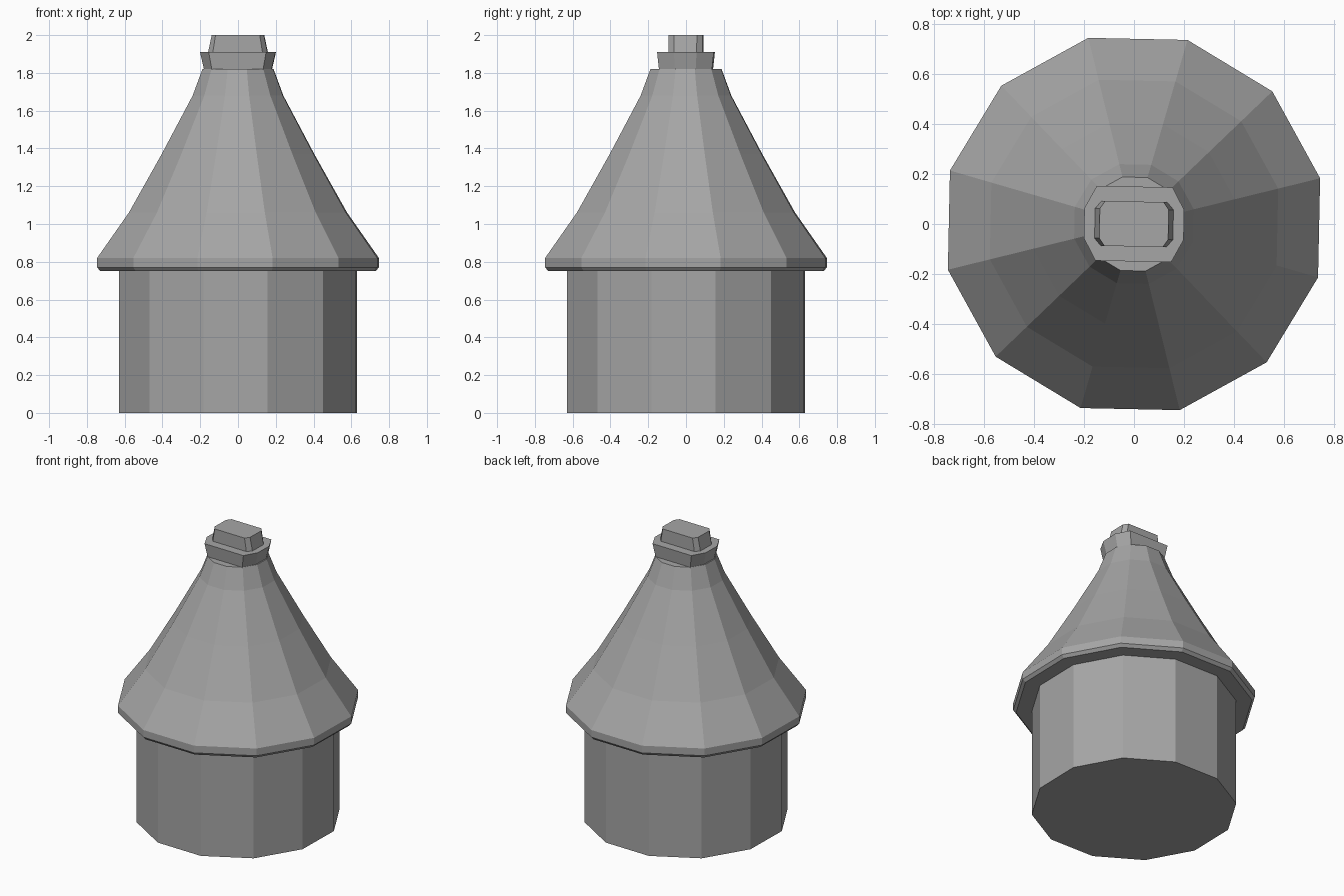
import bpy
import bmesh
from math import cos, sin, pi, radians

default = bpy.data.objects.get("Cube")
if default:
    bpy.data.objects.remove(default, do_unlink=True)

grey = bpy.data.materials.new("plain grey")
grey.use_nodes = True
colour = (0.38, 0.38, 0.38, 1)
grey.diffuse_color = colour
grey.node_tree.nodes["Principled BSDF"].inputs["Base Color"].default_value = colour

TWIST = radians(-1.2)


def loft(name, sections):
    """Bridge closed loops given as (height, outline points), capping both ends."""
    bm = bmesh.new()
    loops = [[bm.verts.new((x, y, z)) for x, y in pts] for z, pts in sections]
    for low, high in zip(loops, loops[1:]):
        n = len(low)
        for i in range(n):
            j = (i + 1) % n
            bm.faces.new((low[i], low[j], high[j], high[i]))
    bm.faces.new(loops[0][::-1])
    bm.faces.new(loops[-1])
    mesh = bpy.data.meshes.new(name)
    bm.to_mesh(mesh)
    bm.free()
    mesh.materials.append(grey)
    obj = bpy.data.objects.new(name, mesh)
    obj.rotation_euler.z = TWIST
    bpy.context.collection.objects.link(obj)
    return obj


def ring(radius, sides=12):
    angles = [2 * pi * (i + 0.5) / sides for i in range(sides)]
    return [(radius * cos(a), radius * sin(a)) for a in angles]


def chamfered(x, y, inner_x, inner_y):
    """Rectangle with cut corners, counter-clockwise."""
    return [(x, -inner_y), (x, inner_y), (inner_x, y), (-inner_x, y),
            (-x, inner_y), (-x, -inner_y), (-inner_x, -y), (inner_x, -y)]


# Round wall
loft("drum_wall", [(0, ring(0.65)), (0.76, ring(0.65))])

# Flared roof with a thick eave
roof_profile = [(0.75, 0.75), (0.77, 0.768), (0.82, 0.768), (1.06, 0.595),
                (1.37, 0.416), (1.68, 0.247), (1.82, 0.194)]
loft("flared_roof", [(z, ring(r)) for z, r in roof_profile])

# Widening collar and tapering cap at the peak
loft("peak_collar", [(1.815, chamfered(0.178, 0.14, 0.135, 0.055)),
                     (1.91, chamfered(0.2, 0.15, 0.152, 0.06))])
loft("peak_cap", [(1.905, chamfered(0.158, 0.09, 0.132, 0.06)),
                  (2.0, chamfered(0.138, 0.09, 0.117, 0.06))])
